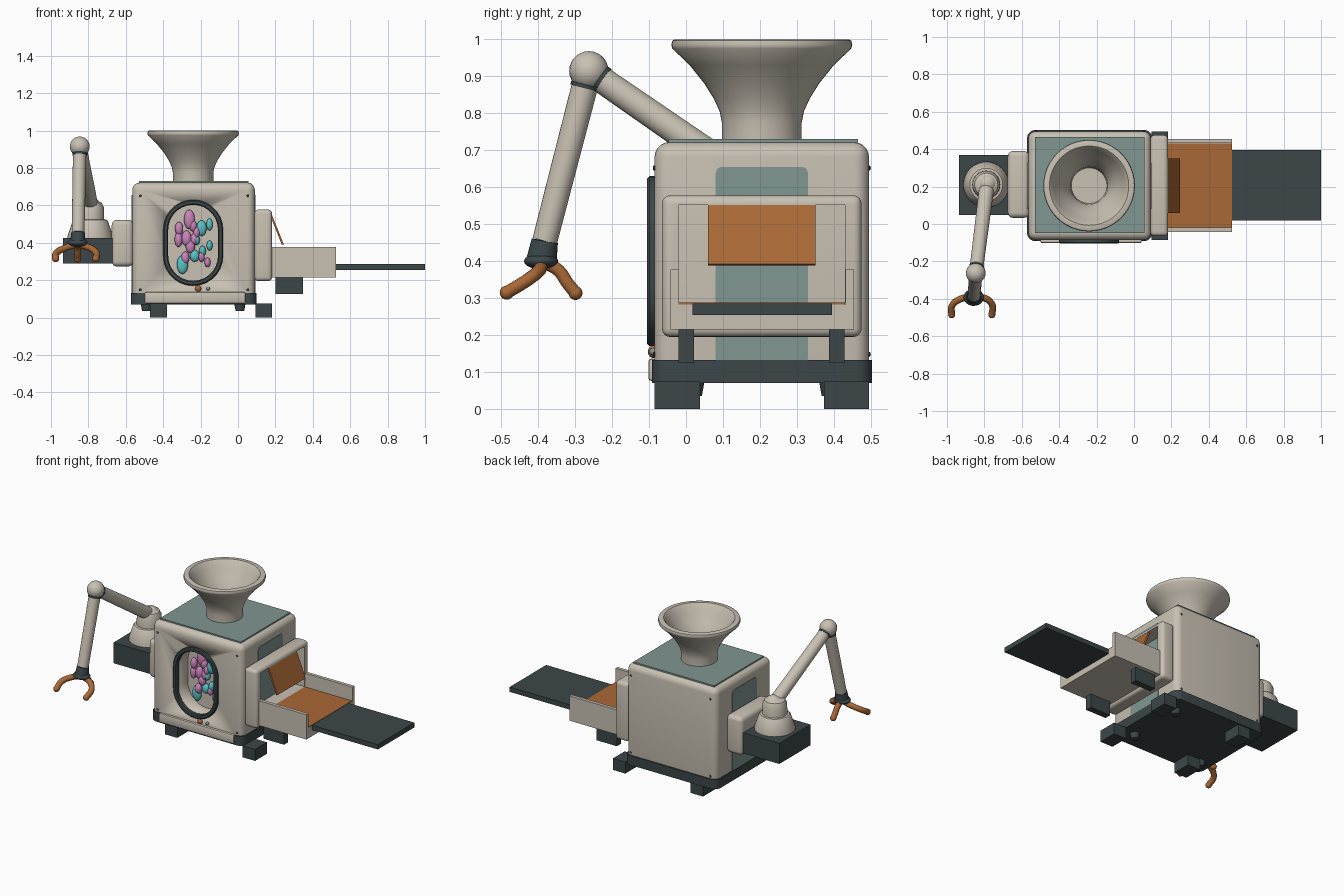
import bpy, bmesh, math
from mathutils import Vector

if "Cube" in bpy.data.objects:
    bpy.data.objects.remove(bpy.data.objects["Cube"])

def material(name, rgb):
    m = bpy.data.materials.new(name)
    m.diffuse_color = (*rgb, 1)
    m.use_nodes = True
    m.node_tree.nodes["Principled BSDF"].inputs["Base Color"].default_value = m.diffuse_color
    return m

BEIGE = material("warm beige", (0.58, 0.53, 0.45))
DARK = material("dark slate", (0.045, 0.062, 0.066))
TEAL = material("muted teal", (0.22, 0.31, 0.285))
ORANGE = material("burnt orange", (0.40, 0.14, 0.037))
PINK = material("candy pink", (0.60, 0.23, 0.50))
CYAN = material("candy cyan", (0.10, 0.56, 0.57))

def finish(name, bm, mat, smooth=True):
    bmesh.ops.recalc_face_normals(bm, faces=bm.faces)
    me = bpy.data.meshes.new(name)
    bm.to_mesh(me)
    bm.free()
    ob = bpy.data.objects.new(name, me)
    bpy.context.collection.objects.link(ob)
    me.materials.append(mat)
    if smooth:
        bpy.ops.object.select_all(action='DESELECT')
        ob.select_set(True)
        bpy.context.view_layer.objects.active = ob
        bpy.ops.object.shade_smooth_by_angle(angle=math.radians(35))
    return ob

def box(name, x, y, z, mat, bevel=0, axis=None, seg=5):
    """Box from ranges; bevels all edges, or only those along one axis."""
    bm = bmesh.new()
    bmesh.ops.create_cube(bm, size=1)
    for v in bm.verts:
        v.co = [r[0] if c < 0 else r[1] for c, r in zip(v.co, (x, y, z))]
    if bevel:
        edges = [e for e in bm.edges if axis is None or
                 abs((e.verts[0].co - e.verts[1].co).normalized()[axis]) > 0.9]
        bmesh.ops.bevel(bm, geom=edges, offset=bevel, segments=seg, profile=0.5, affect='EDGES')
    return finish(name, bm, mat, bool(bevel))

def lathe(name, profile, loc, mat, steps=48):
    """Spin (radius, z) points round a vertical axis."""
    bm = bmesh.new()
    vs = [bm.verts.new((r, 0, z)) for r, z in profile]
    es = [bm.edges.new(p) for p in zip(vs, vs[1:])]
    bmesh.ops.spin(bm, geom=vs + es, axis=(0, 0, 1), cent=(0, 0, 0), steps=steps, angle=2 * math.pi)
    bmesh.ops.remove_doubles(bm, verts=bm.verts, dist=1e-4)
    bmesh.ops.translate(bm, verts=bm.verts, vec=loc)
    return finish(name, bm, mat)

def rod(name, a, b, r1, r2, mat):
    a, b = Vector(a), Vector(b)
    bm = bmesh.new()
    bmesh.ops.create_cone(bm, cap_ends=True, segments=24, radius1=r1, radius2=r2, depth=(b - a).length)
    rot = (b - a).to_track_quat('Z', 'Y').to_matrix()
    bmesh.ops.rotate(bm, verts=bm.verts, matrix=rot)
    bmesh.ops.translate(bm, verts=bm.verts, vec=(a + b) / 2)
    return finish(name, bm, mat)

def ball(name, loc, scale, mat, u=24, v=14):
    bm = bmesh.new()
    bmesh.ops.create_uvsphere(bm, u_segments=u, v_segments=v, radius=1)
    bmesh.ops.scale(bm, verts=bm.verts, vec=scale)
    bmesh.ops.translate(bm, verts=bm.verts, vec=loc)
    return finish(name, bm, mat)

def capsule(w, h, n=14):
    """Upright oval outline (x, z) with circular ends round the window centre."""
    pts = []
    for s in (1, -1):
        for i in range(n + 1):
            a = math.pi * i / n
            pts.append((-0.24 + s * w * math.cos(a), 0.40 + s * (h - w + w * math.sin(a))))
    return pts

def capsule_solid(name, w, h, y0, y1, mat):
    bm = bmesh.new()
    f = bm.faces.new([bm.verts.new((x, y0, z)) for x, z in capsule(w, h)])
    g = bmesh.ops.extrude_face_region(bm, geom=[f])['geom']
    bmesh.ops.translate(bm, verts=[v for v in g if isinstance(v, bmesh.types.BMVert)], vec=(0, y1 - y0, 0))
    return finish(name, bm, mat)

def cut(ob, cutter):
    m = ob.modifiers.new("opening", 'BOOLEAN')
    m.operation, m.solver, m.object = 'DIFFERENCE', 'EXACT', cutter
    cutter.hide_render = True
    cutter.hide_set(True)

# Main cabinet with a recessed oval window
body = box("cabinet", (-0.565, 0.09), (-0.085, 0.495), (0.08, 0.722), BEIGE, 0.04)
cut(body, capsule_solid("window_cutter", 0.137, 0.207, -0.2, 0.02, BEIGE))
box("base_plinth", (-0.572, 0.098), (-0.092, 0.503), (0.07, 0.132), DARK, 0.045, 2)
box("front_kick_panel", (-0.50, 0.04), (-0.102, -0.08), (0.076, 0.136), BEIGE, 0.008, None, 2)
box("top_plate", (-0.53, 0.055), (-0.048, 0.465), (0.715, 0.73), TEAL)
for side, x in (("left", -0.566), ("right", 0.091)):
    box(side + "_side_panel", (x - 0.003, x + 0.003), (0.08, 0.33), (0.12, 0.655), TEAL, 0.018, 0)

# Window ring
bm = bmesh.new()
loops = [[bm.verts.new((x, y, z)) for x, z in capsule(w, h)]
         for w, h, y in ((0.16, 0.23, -0.08), (0.16, 0.23, -0.099), (0.154, 0.224, -0.105),
                         (0.139, 0.209, -0.105), (0.133, 0.203, -0.099), (0.133, 0.203, -0.08))]
for i, a in enumerate(loops):
    b = loops[(i + 1) % len(loops)]
    for k in range(len(a)):
        j = (k + 1) % len(a)
        bm.faces.new((a[k], a[j], b[j], b[k]))
finish("window_ring", bm, DARK)

# Candies behind the window: x, z, half width, half height
pink = [(-.26, .525, .029, .052), (-.315, .476, .022, .036), (-.318, .417, .021, .04),
        (-.275, .424, .026, .042), (-.255, .38, .025, .035), (-.282, .32, .022, .033),
        (-.222, .455, .018, .03), (-.235, .42, .02, .03), (-.163, .295, .016, .026),
        (-.195, .325, .016, .028), (-.24, .49, .02, .03)]
cyan = [(-.297, .283, .03, .05), (-.195, .478, .027, .042), (-.152, .498, .017, .032),
        (-.152, .385, .016, .027), (-.232, .33, .026, .032), (-.222, .415, .018, .028),
        (-.19, .355, .018, .03)]
for label, mat, items, y in (("pink_candy", PINK, pink, -0.005), ("cyan_candy", CYAN, cyan, 0.0)):
    for x, z, w, h in items:
        ball(label, (x, y, z), (w, 0.02, h), mat, 16, 10)

# Buttons and corner screws
ball("orange_button", (-0.213, -0.088, 0.155), (0.017, 0.015, 0.017), ORANGE, 16, 10)
ball("small_button", (-0.16, -0.088, 0.155), (0.01, 0.012, 0.01), TEAL, 16, 10)
for x in (-0.523, 0.053):
    for z in (0.148, 0.652):
        for y in (-0.086, 0.496):
            ball("screw", (x, y, z), (0.007, 0.004, 0.007), DARK, 12, 6)

# Feet and levelling pegs
for x in (-0.47, 0.093):
    for y0, y1 in ((-0.085, 0.038), (0.373, 0.495)):
        box("foot", (x, x + 0.09), (y0, y1), (0, 0.075), DARK)
for x in (-0.49, 0.01):
    for y in (0.02, 0.39):
        rod("peg", (x, y, 0.035), (x, y, 0.075), 0.023, 0.03, DARK)

# Hopper funnel, open at the top
lathe("hopper", [(0.108, 0.715), (0.108, 0.775), (0.114, 0.805), (0.13, 0.84), (0.155, 0.88),
                 (0.195, 0.93), (0.242, 0.975), (0.245, 0.985), (0.242, 0.997), (0.235, 1.0),
                 (0.212, 1.0), (0.204, 0.992), (0.187, 0.955), (0.15, 0.90), (0.118, 0.845),
                 (0.10, 0.80), (0.095, 0.74), (0, 0.74)], (-0.24, 0.205, 0), BEIGE)

# Outlet frame on the right
frame = box("outlet_frame", (0.088, 0.182), (-0.065, 0.475), (0.195, 0.578), BEIGE, 0.022, None, 4)
cut(frame, box("outlet_cutter", (0.0, 0.3), (-0.02, 0.43), (0.288, 0.552), BEIGE))
bm = bmesh.new()
flap = [bm.verts.new((x, y, z)) for y in (0.06, 0.35)
        for x, z in ((0.17, 0.55), (0.18, 0.553), (0.245, 0.392), (0.235, 0.388))]
bm.faces.new(flap[:4])
bm.faces.new(flap[4:])
for i in range(4):
    j = (i + 1) % 4
    bm.faces.new((flap[i], flap[j], flap[4 + j], flap[4 + i]))
finish("outlet_flap", bm, ORANGE, False)

# Conveyor trough and tray
box("conveyor_floor", (0.17, 0.525), (-0.025, 0.435), (0.215, 0.283), BEIGE)
box("conveyor_belt", (0.11, 0.524), (-0.02, 0.43), (0.282, 0.288), ORANGE)
for y in (-0.042, 0.432):
    box("conveyor_wall", (0.18, 0.525), (y, y + 0.022), (0.215, 0.377), BEIGE)
for y in (-0.02, 0.387):
    box("conveyor_bracket", (0.2, 0.347), (y, y + 0.042), (0.125, 0.216), DARK)
box("output_tray", (0.52, 1.0), (0.018, 0.395), (0.254, 0.286), DARK)

# Arm mount on the left
box("arm_mount", (-0.675, -0.56), (0.033, 0.39), (0.273, 0.523), BEIGE, 0.028, None, 4)
box("arm_shelf", (-0.935, -0.67), (0.048, 0.37), (0.29, 0.425), DARK)
lathe("arm_pedestal", [(0, 0.42), (0.122, 0.42), (0.122, 0.435), (0.095, 0.515), (0.088, 0.523),
                       (0.075, 0.525), (0.073, 0.59), (0.062, 0.613), (0.04, 0.625), (0, 0.627)],
      (-0.79, 0.21, 0), BEIGE, 32)

# Jointed arm
shoulder, elbow, wrist = Vector((-0.785, 0.215, 0.585)), Vector((-0.846, -0.263, 0.915)), Vector((-0.855, -0.382, 0.455))
ball("shoulder_joint", shoulder, (0.056,) * 3, BEIGE)
ball("elbow_joint", elbow, (0.053,) * 3, BEIGE)
rod("upper_arm", shoulder, elbow, 0.04, 0.036, BEIGE)
rod("forearm", elbow, wrist, 0.036, 0.034, BEIGE)
for name, end in (("upper", shoulder), ("lower", wrist)):
    d = (end - elbow).normalized()
    rod(name + "_elbow_band", elbow + d * 0.038, elbow + d * 0.048, 0.039, 0.039, DARK)
rod("wrist_cuff", wrist, (-0.857, -0.392, 0.395), 0.036, 0.042, DARK)
ball("wrist_collar", (-0.857, -0.392, 0.40), (0.054, 0.046, 0.022), DARK)

# Three curved gripper fingers
for path in ([(-0.87, -0.39, 0.39), (-0.925, -0.40, 0.372), (-0.972, -0.435, 0.345), (-0.975, -0.485, 0.315)],
             [(-0.845, -0.39, 0.39), (-0.79, -0.40, 0.372), (-0.757, -0.435, 0.345), (-0.76, -0.485, 0.315)],
             [(-0.857, -0.38, 0.395), (-0.857, -0.345, 0.375), (-0.857, -0.32, 0.34), (-0.857, -0.299, 0.314)]):
    cu = bpy.data.curves.new("gripper_finger", 'CURVE')
    cu.dimensions, cu.bevel_depth, cu.bevel_resolution, cu.resolution_u = '3D', 0.018, 3, 6
    sp = cu.splines.new('BEZIER')
    sp.bezier_points.add(len(path) - 1)
    for p, co in zip(sp.bezier_points, path):
        p.co = co
        p.handle_left_type = p.handle_right_type = 'AUTO'
    cu.materials.append(ORANGE)
    bpy.context.collection.objects.link(bpy.data.objects.new("gripper_finger", cu))
    ball("finger_tip", path[-1], (0.019,) * 3, ORANGE, 16, 10)
